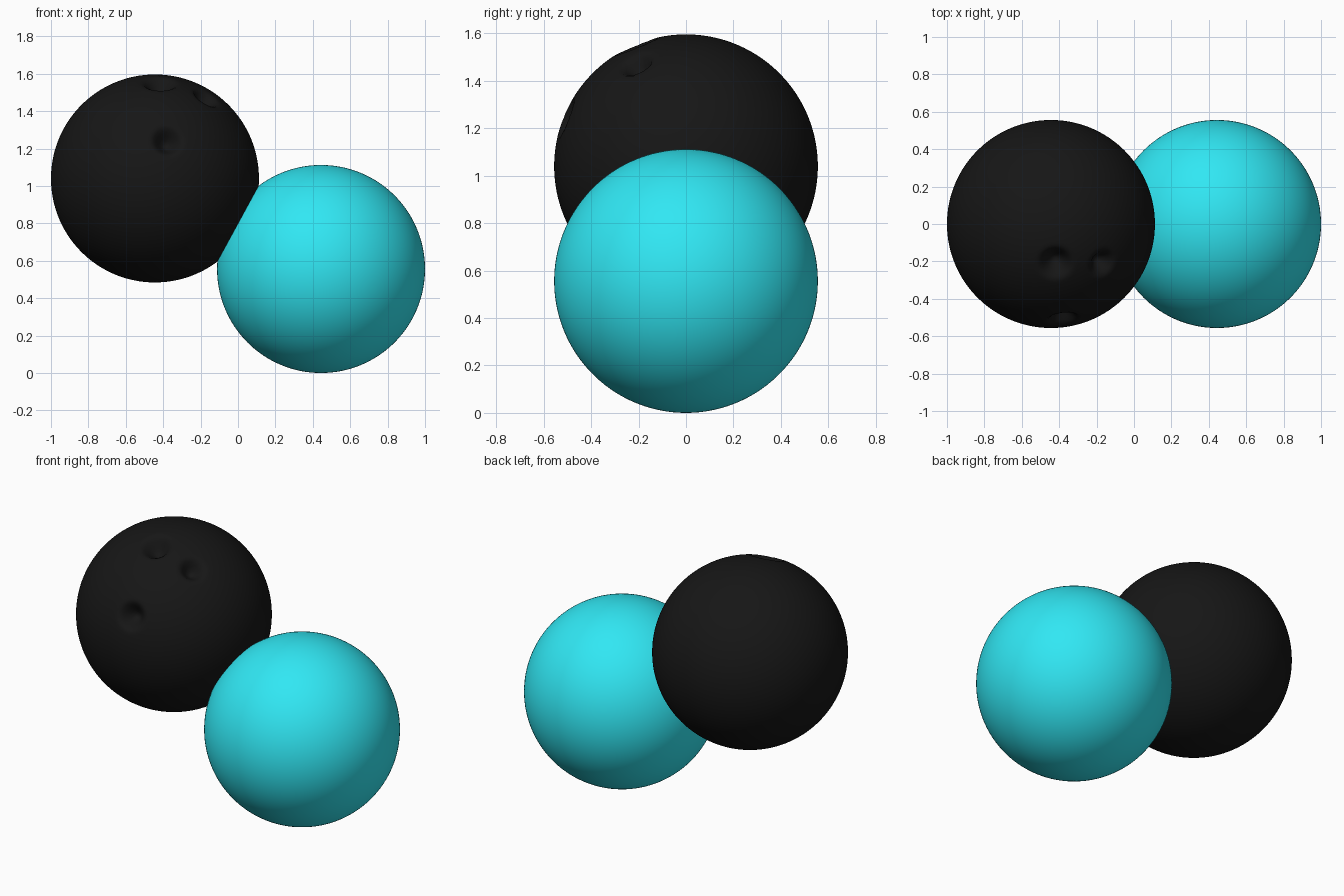
import bpy
import bmesh
from mathutils import Vector

if "Cube" in bpy.data.objects:
    bpy.data.objects.remove(bpy.data.objects["Cube"])

RADIUS = 0.556


def material(name, color):
    mat = bpy.data.materials.new(name)
    mat.diffuse_color = color
    mat.use_nodes = True
    mat.node_tree.nodes["Principled BSDF"].inputs["Base Color"].default_value = mat.diffuse_color
    return mat


def ball(name, center, color, dents=()):
    """Smooth ball; each dent is (direction, rim radius, depth)."""
    bm = bmesh.new()
    bmesh.ops.create_icosphere(bm, subdivisions=6, radius=RADIUS)
    for direction, rim, depth in dents:
        axis = Vector(direction).normalized()
        for v in bm.verts:
            dist = (v.co - axis * RADIUS).length
            if dist < rim:
                # steep wall with a rounded floor and a softened rim
                t = 1 - dist / rim
                v.co -= axis * depth * t * t * (3 - 2 * t)
    for f in bm.faces:
        f.smooth = True
    mesh = bpy.data.meshes.new(name)
    bm.to_mesh(mesh)
    bm.free()
    obj = bpy.data.objects.new(name, mesh)
    obj.location = center
    mesh.materials.append(material(name + "_color", color))
    bpy.context.collection.objects.link(obj)
    return obj


# Black ball with three finger holes
finger_holes = [
    ((0.025, -0.21, 0.514), 0.105, 0.09),
    ((0.275, -0.21, 0.435), 0.085, 0.08),
    ((0.065, -0.51, 0.20), 0.095, 0.09),
]
ball("black_bowling_ball", (-0.444, 0, 1.04), (0.008, 0.008, 0.008, 1), finger_holes)

# Plain cyan ball resting on the ground, slightly overlapping the black one
ball("cyan_ball", (0.444, 0, RADIUS), (0.03, 0.8, 0.9, 1))
